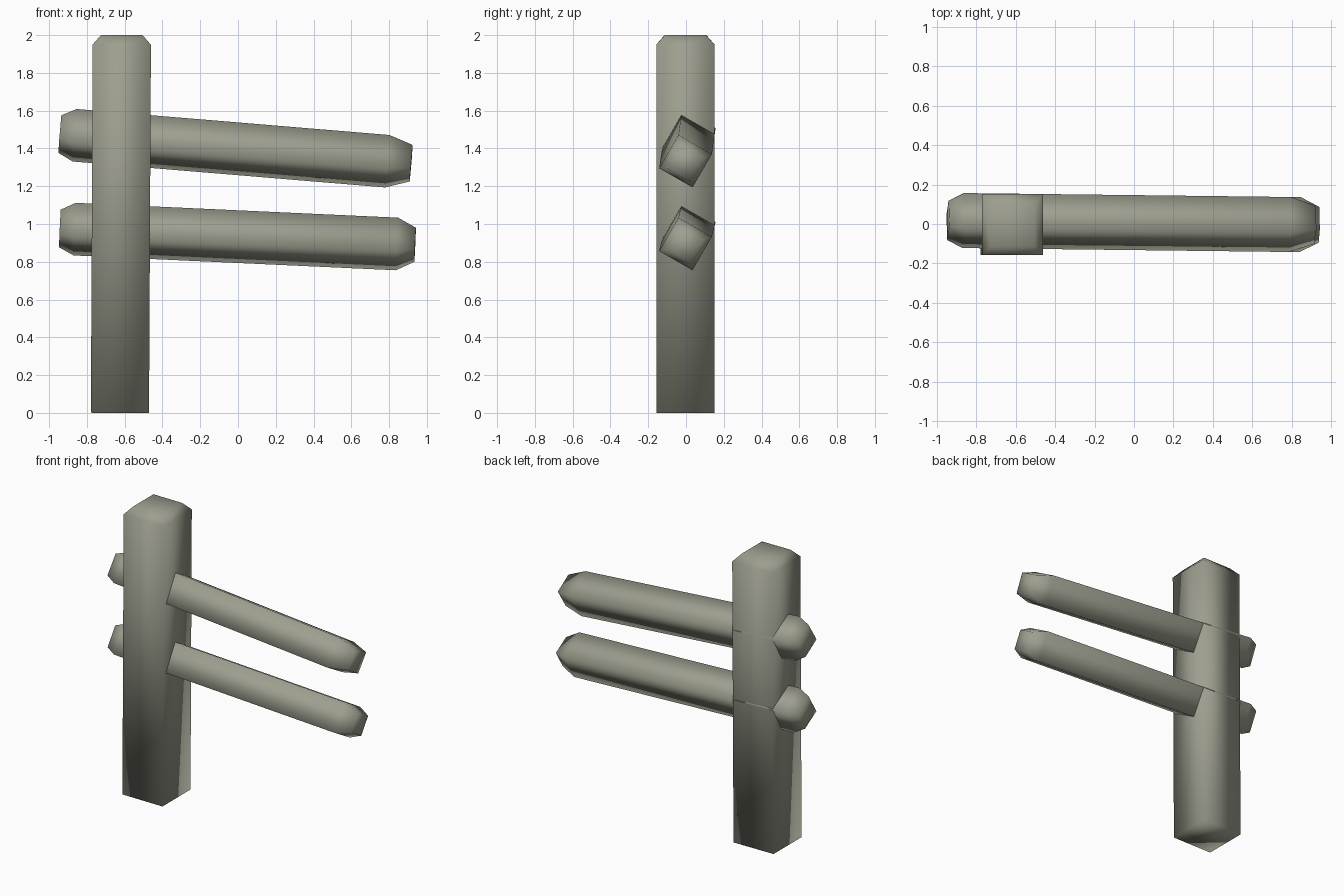
import bpy, bmesh, math
from mathutils import Vector

if "Cube" in bpy.data.objects:
    bpy.data.objects.remove(bpy.data.objects["Cube"])

wood = bpy.data.materials.new("weathered_grey_wood")
wood.diffuse_color = (0.34, 0.345, 0.275, 1)
wood.use_nodes = True
wood.node_tree.nodes["Principled BSDF"].inputs["Base Color"].default_value = wood.diffuse_color


def beam(name, sections, side):
    """Square beam lofted through (centre, half width) sections."""
    axis = (Vector(sections[-1][0]) - Vector(sections[0][0])).normalized()
    u = Vector(side)
    u = (u - axis * u.dot(axis)).normalized()
    v = axis.cross(u)
    bm = bmesh.new()
    rings = []
    for c, h in sections:
        rings.append([bm.verts.new(Vector(c) + u * h * a + v * h * b)
                      for a, b in ((-1, -1), (1, -1), (1, 1), (-1, 1))])
    for r, s in zip(rings, rings[1:]):
        for i in range(4):
            j = (i + 1) % 4
            bm.faces.new((r[i], r[j], s[j], s[i]))
    bm.faces.new(rings[0][::-1])
    bm.faces.new(rings[-1])
    bmesh.ops.recalc_face_normals(bm, faces=bm.faces[:])
    for f in bm.faces:
        f.smooth = True
    me = bpy.data.meshes.new(name)
    bm.to_mesh(me)
    bm.free()
    me.materials.append(wood)
    ob = bpy.data.objects.new(name, me)
    bpy.context.collection.objects.link(ob)


# upright post with a chamfered top
beam("post", [((-0.625, -0.003, 0), 0.154),
              ((-0.615, -0.003, 1.95), 0.154),
              ((-0.615, -0.003, 2.0), 0.11)], (1, 0, 0))

# two sloping rails, rolled 30 degrees, tapered at both ends
roll = (0, -math.cos(math.radians(30)), math.sin(math.radians(30)))


def rail(name, z0, slope, x_right, x_end, end_half):
    def p(x):
        return (x, 0.007 - 0.012 * x, z0 + slope * x)
    beam(name, [(p(-0.943), 0.073), (p(-0.865), 0.102),
                (p(x_right), 0.102), (p(x_end), end_half)], roll)


rail("upper_rail", 1.398, -0.083, 0.79, 0.917, 0.071)
rail("lower_rail", 0.933, -0.046, 0.842, 0.938, 0.066)
